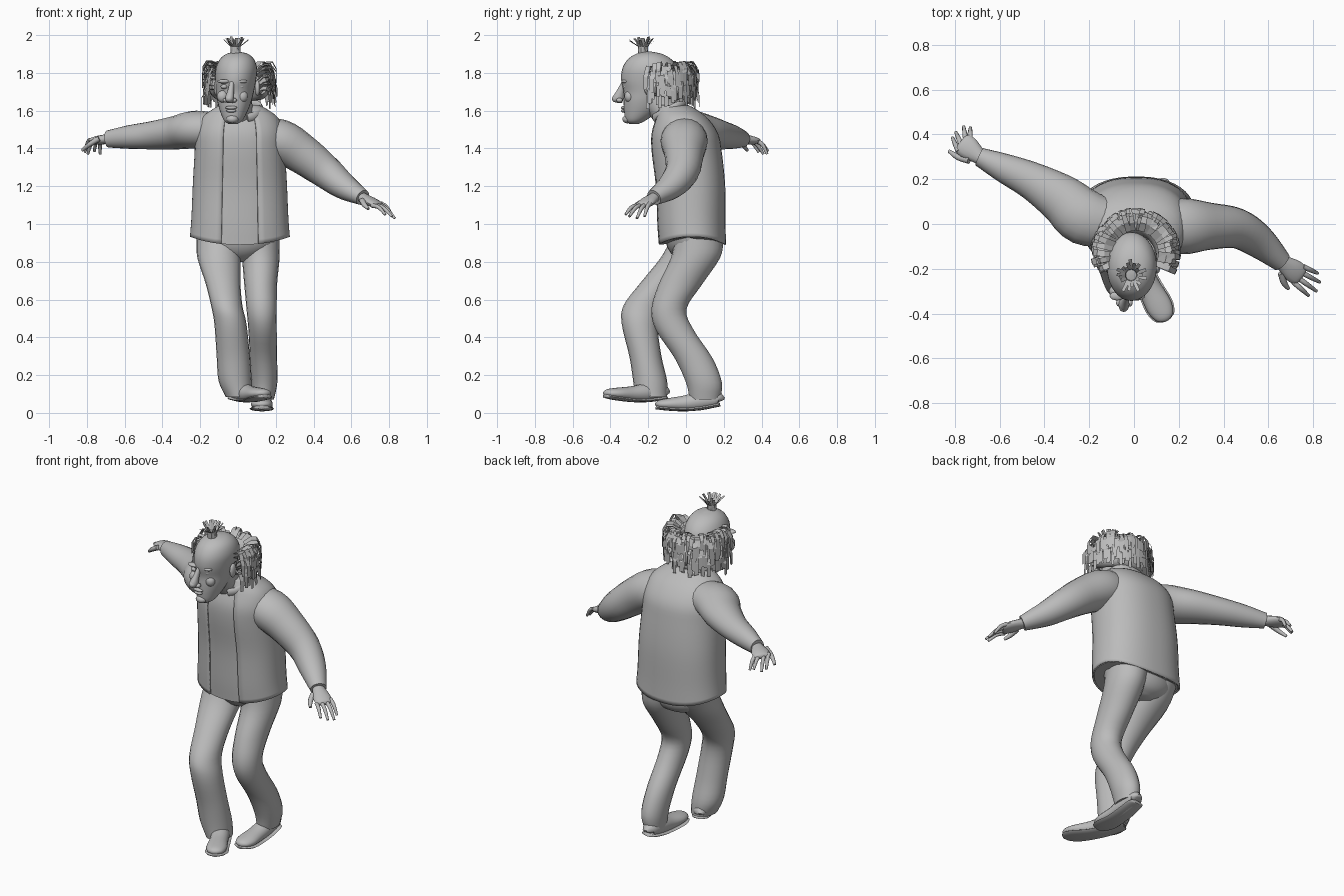
import bpy, bmesh, math, random
from mathutils import Vector

random.seed(4)
cube = bpy.data.objects.get("Cube")
if cube:
    bpy.data.objects.remove(cube, do_unlink=True)

clay = bpy.data.materials.new("clay grey")
clay.use_nodes = True
grey = (0.5, 0.5, 0.5, 1)
clay.diffuse_color = grey
clay.node_tree.nodes["Principled BSDF"].inputs["Base Color"].default_value = grey
X, Y, Z = Vector((1, 0, 0)), Vector((0, 1, 0)), Vector((0, 0, 1))


def finish(name, bm, smooth=True):
    bmesh.ops.recalc_face_normals(bm, faces=bm.faces)
    mesh = bpy.data.meshes.new(name)
    bm.to_mesh(mesh)
    bm.free()
    mesh.materials.append(clay)
    obj = bpy.data.objects.new(name, mesh)
    bpy.context.collection.objects.link(obj)
    if smooth:
        bpy.ops.object.select_all(action='DESELECT')
        obj.select_set(True)
        bpy.context.view_layer.objects.active = obj
        bpy.ops.object.shade_smooth_by_angle(angle=math.radians(50))
    return obj


def resample(stations, steps):
    """Pass a smooth curve through stations of position and radii."""
    p = [Vector(s) for s in stations]
    p = [2 * p[0] - p[1]] + p + [2 * p[-1] - p[-2]]
    out = []
    for i in range(1, len(p) - 2):
        for k in range(steps):
            t = k / steps
            a, b, c, d = p[i - 1:i + 3]
            out.append(b + (c - a) * (t / 2) + (2 * a - 5 * b + 4 * c - d) * (t * t / 2)
                       + (3 * b - a - 3 * c + d) * (t ** 3 / 2))
    return out + [p[-2]]


def skin(name, rings, closed=True, cap=True):
    bm = bmesh.new()
    rows = [[bm.verts.new(v) for v in ring] for ring in rings]
    n = len(rows[0])
    for lo, hi in zip(rows, rows[1:]):
        for j in range(n if closed else n - 1):
            k = (j + 1) % n
            bm.faces.new((lo[j], lo[k], hi[k], hi[j]))
    if cap:
        bm.faces.new(rows[0])
        bm.faces.new(rows[-1])
    return finish(name, bm)


def tube(name, stations, ref=Z, level=False, sides=20, steps=4):
    """Elliptical loft; level keeps every ring horizontal."""
    pts = resample(stations, steps)
    rings = []
    for i, s in enumerate(pts):
        tangent = pts[min(i + 1, len(pts) - 1)] - pts[max(i - 1, 0)]
        t = Z if level else Vector(tangent[:3]).normalized()
        u = (Y if level else ref).cross(t).normalized()
        v = t.cross(u)
        ang = [math.tau * j / sides for j in range(sides)]
        rings.append([Vector(s[:3]) + u * (s[3] * math.cos(a)) + v * (s[4] * math.sin(a)) for a in ang])
    return skin(name, rings)


def blob(name, centre, size):
    bm = bmesh.new()
    bmesh.ops.create_uvsphere(bm, u_segments=16, v_segments=10, radius=1)
    bmesh.ops.scale(bm, vec=size, verts=bm.verts)
    bmesh.ops.translate(bm, vec=centre, verts=bm.verts)
    return finish(name, bm)


# Torso: shirt core under an open jacket. Rows are height, depth, half width, half depth
rows = [(.89, .03, .265, .182), (1.0, .025, .258, .185), (1.2, .02, .25, .188), (1.38, 0, .24, .19),
        (1.48, -.01, .235, .18), (1.56, -.025, .205, .14), (1.61, -.05, .14, .1), (1.63, -.07, .1, .08)]


def torso(name, grow, gap, count):
    rings = []
    for z, y, a, b in resample(rows, 4):
        ring = []
        for j in range(count):
            th = gap + (math.tau - 2 * gap) * j / (count - 1 if gap else count)
            sx, sy = math.sin(th), -math.cos(th)
            hem = .045 * sx * sx * max(0, 1 - (z - .88) / .2)
            ring.append((.01 + math.copysign(abs(sx) ** .87, sx) * a * grow,
                         y + math.copysign(abs(sy) ** .87, sy) * b * grow, z + hem))
        rings.append(ring)
    return skin(name, rings, closed=not gap, cap=not gap)


torso("shirt", .955, 0, 40)
jacket = torso("jacket", 1, .33, 40)
thick = jacket.modifiers.new("cloth thickness", 'SOLIDIFY')
thick.thickness = .008

# Sleeves
tube("right_sleeve", [(-.08, 0, 1.49, .1, .09), (-.22, .03, 1.5, .125, .1), (-.32, .11, 1.485, .11, .09),
                      (-.45, .19, 1.47, .085, .075), (-.58, .25, 1.46, .065, .062), (-.69, .3, 1.45, .042, .045)])
tube("left_sleeve", [(.08, -.01, 1.46, .1, .1), (.22, -.01, 1.44, .125, .115), (.34, -.01, 1.37, .105, .105),
                     (.46, -.02, 1.28, .09, .09), (.56, -.08, 1.2, .075, .07), (.66, -.17, 1.14, .046, .042)])


# Hands: flat palm with tapered fingers from knuckle to tip
def hand(side, wrist, knuckle, across, tips, thumb):
    w, k, ac = Vector(wrist), Vector(knuckle), Vector(across)
    along = k - w
    tube(side + "_palm", [(*(w - along * .3), .03, .027), (*w, .034, .026), (*(w + along * .6), .05, .024),
                          (*k, .047, .018), (*(k + along * .12), .03, .008)], sides=14)
    for i, tip in enumerate(tips):
        root = k + ac * (i - 1.5) / 1.5 - along * .1
        end = Vector(tip)
        mid = (root + end) / 2 + Z * .014
        tube(f"{side}_finger_{i + 1}", [(*root, .012, .012), (*mid, .011, .011), (*end, .007, .007)], sides=8)
    base, end = w + along * .25 + ac, Vector(thumb)
    tube(side + "_thumb", [(*base, .017, .015), (*((base + end) / 2 + ac * .2), .014, .013),
                           (*end, .008, .008)], sides=8)


hand("left", (.66, -.17, 1.14), (.74, -.23, 1.1), (-.022, -.034, -.006),
     [(.82, -.22, 1.04), (.83, -.26, 1.03), (.815, -.3, 1.04), (.78, -.32, 1.05)], (.69, -.29, 1.08))
hand("right", (-.69, .3, 1.45), (-.765, .36, 1.44), (-.026, -.03, .005),
     [(-.73, .43, 1.37), (-.76, .435, 1.385), (-.795, .41, 1.37), (-.81, .385, 1.38)], (-.825, .325, 1.39))

# Trousers
tube("trouser_seat", [(0, .045, .8, .06, .06), (0, .045, .83, .14, .11), (0, .04, .88, .2, .14),
                      (0, .03, .96, .22, .15)], level=True, sides=28)
tube("right_trouser_leg", [(-.1, .05, .92, .12, .13), (-.1, -.01, .82, .115, .125), (-.08, -.13, .69, .093, .11),
                           (-.06, -.225, .57, .083, .105), (-.04, -.245, .47, .085, .095),
                           (-.025, -.215, .3, .088, .085), (-.015, -.19, .17, .088, .09),
                           (.005, -.185, .085, .07, .085)], level=True)
tube("left_trouser_leg", [(.11, .07, .92, .11, .13), (.12, .05, .82, .1, .13), (.12, -.03, .68, .087, .115),
                          (.125, -.09, .55, .08, .093), (.13, -.06, .44, .075, .1), (.135, .04, .29, .072, .1),
                          (.14, .095, .16, .068, .095), (.135, .1, .07, .055, .08)], level=True)


# Shoes: upper and flat sole along the foot direction
def shoe(side, heel, toe):
    h, t = Vector(heel), Vector(toe)
    shape = [(0, .02, .02), (.04, .042, .04), (.3, .05, .05), (.55, .052, .042),
             (.8, .058, .032), (.95, .042, .022), (1, .015, .01)]
    upper, sole = [], []
    for f, wide, tall in shape:
        p = h.lerp(t, f)
        base = p - Z * .018 * math.sin(math.pi * f)
        upper.append((*(base + Z * tall * .75), wide, tall))
        sole.append((*base, wide + .007, .011))
    tube(side + "_shoe", upper, sides=18)
    tube(side + "_sole", sole, sides=12)


shoe("right", (-.02, -.11, .08), (.145, -.43, .09))
shoe("left", (.13, .18, .045), (.125, -.16, .03))

# Neck and collar
tube("neck", [(0, -.04, 1.5, .09, .08), (0, -.11, 1.59, .08, .075), (-.005, -.18, 1.68, .075, .075)], ref=Y)
collar_path = []
for k in range(15):
    a = .35 + (math.tau - .7) * k / 14
    collar_path.append((.01 + .115 * math.sin(a), -.085 - .09 * math.cos(a), 1.605 - .045 * math.cos(a), .009, .022))
tube("collar", collar_path, sides=8, steps=2)

# Head: height, face depth, back depth, half width
skull = [(1.53, -.3, -.25, .025), (1.55, -.32, -.21, .05), (1.6, -.328, -.14, .074), (1.65, -.33, -.1, .09),
         (1.7, -.33, -.06, .1), (1.76, -.343, -.04, .108), (1.82, -.338, -.04, .11),
         (1.87, -.31, -.075, .092), (1.9, -.265, -.125, .058), (1.912, -.22, -.18, .012)]
tube("head", [(-.01 - (1.8 - z) * .06, (f + b) / 2, z, w, (b - f) / 2) for z, f, b, w in skull],
     level=True, sides=28)

# Face, turned slightly to its right
tube("nose", [(-.032, -.325, 1.755, .012, .014), (-.038, -.345, 1.71, .016, .02),
              (-.045, -.36, 1.665, .024, .03), (-.043, -.35, 1.64, .015, .012)], level=True, sides=14)
blob("nose_tip", (-.046, -.372, 1.663), (.021, .02, .019))
for side, s in (("right", -1), ("left", 1)):
    blob(side + "_nostril", (-.043 + s * .023, -.352, 1.655), (.014, .017, .012))
    blob(side + "_eye", (-.03 + s * .044, -.316, 1.727), (.018, .014, .012))
    blob(side + "_brow", (-.03 + s * .045, -.321, 1.755), (.034, .02, .011))
    blob(side + "_cheek", (-.03 + s * .052, -.3, 1.675), (.03, .026, .032))
    blob(side + "_ear", (-.005 + s * .108, -.195, 1.72), (.014, .026, .042))
blob("upper_lip", (-.036, -.33, 1.616), (.031, .014, .01))
blob("lower_lip", (-.036, -.33, 1.599), (.027, .015, .009))
blob("chin", (-.03, -.311, 1.555), (.032, .026, .022))


# Hair: flat locks over a horseshoe of bulk around the back of the head
def add_lock(bm, path, side, width):
    rail = []
    for i, p in enumerate(path):
        half = side * width * (1 - .35 * i / (len(path) - 1)) / 2
        rail.append((bm.verts.new(p - half), bm.verts.new(p + half)))
    for (a, b), (c, d) in zip(rail, rail[1:]):
        bm.faces.new((a, b, d, c))


bulk = []
for k in range(13):
    a = math.radians(-108 + 18 * k)
    end = 1 - .45 * abs(k - 6) ** 3 / 216
    bulk.append((.008 + .125 * math.sin(a), -.125 + .125 * math.cos(a), 1.735, .05 * end, .085 * end))
tube("hair_bulk", bulk, sides=14, steps=2)

bm = bmesh.new()
for layer in range(5):
    for k in range(34):
        a = math.radians(-112 + 224 * k / 33 + random.uniform(-4, 4))
        out = Vector((math.sin(a), math.cos(a), 0))
        side = Vector((math.cos(a), -math.sin(a), random.uniform(-.35, .35)))
        root = Vector((.008, -.13, 1.82 - .032 * layer + random.uniform(-.015, .015))) + out * .1
        reach, drop = random.uniform(.075, .105), random.uniform(.07, .11)
        path = []
        for i in range(5):
            t = i / 4
            path.append(root + out * reach * math.sin(1.75 * t) + Z * (.055 * math.sin(2.6 * t) - drop * t * t))
        add_lock(bm, path, side, random.uniform(.022, .04))
finish("hair_locks", bm, smooth=False)

# Tuft on the crown
bm = bmesh.new()
for k in range(20):
    a = k * 2.4
    out = Vector((math.cos(a), math.sin(a), 0))
    side = Vector((-math.sin(a), math.cos(a), 0))
    root = Vector((-.013, -.228, 1.885)) + out * .022
    flare = random.uniform(.01, .055)
    top = root + out * .004 + Z * .055
    add_lock(bm, [root, top, top + out * flare + Z * (.06 - flare * .55)], side, .022)
finish("crown_tuft", bm, smooth=False)
